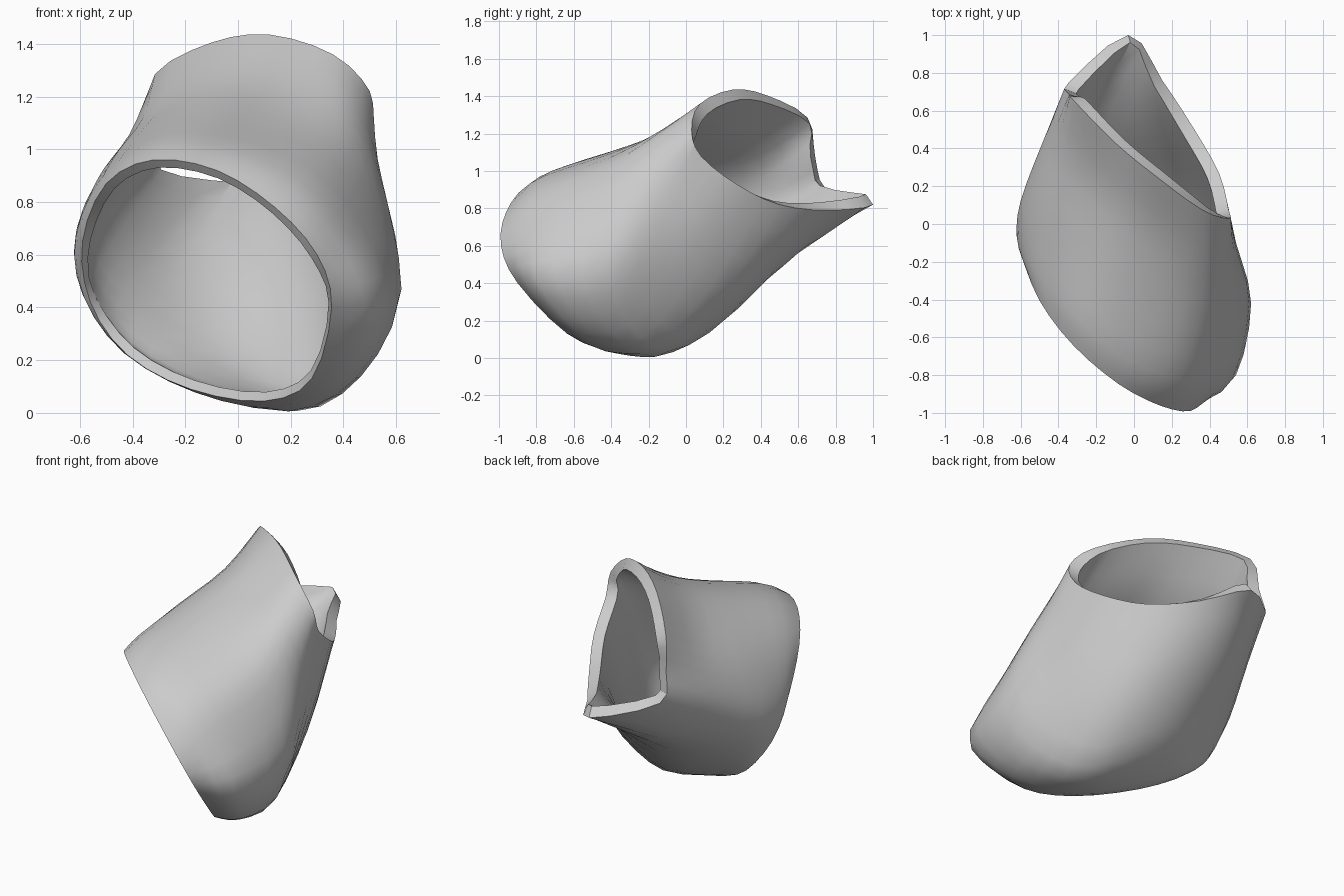
import bpy, bmesh
from mathutils import Vector

if "Cube" in bpy.data.objects:
    bpy.data.objects.remove(bpy.data.objects["Cube"], do_unlink=True)

# One plain grey material
grey = bpy.data.materials.new("plain grey")
grey.use_nodes = True
grey.diffuse_color = (0.6, 0.6, 0.6, 1)
grey.node_tree.nodes["Principled BSDF"].inputs["Base Color"].default_value = (0.6, 0.6, 0.6, 1)

# Front rim: x, z pairs lying on one slanted plane
front_xz = [(.355, .40), (.30, .60), (.14, .78), (-.08, .92), (-.32, .96), (-.50, .87),
            (-.59, .65), (-.56, .42), (-.42, .22), (-.18, .09), (.10, .045), (.28, .13)]
front_rim = [(x, -(0.62 * x + 0.455 * z + 0.174) / 0.64, z) for x, z in front_xz]

# Flare just behind the rim
shoulder = [(.54, -.80, .42), (.42, -.82, .68), (.24, -.82, .88), (-.03, -.72, 1.0),
            (-.30, -.50, 1.03), (-.51, -.25, .90), (-.615, -.10, .67), (-.59, 0, .45),
            (-.43, .06, .24), (-.15, -.07, .085), (.16, -.30, .012), (.42, -.57, .13)]

# Widest part of the body
belly = [(.62, -.42, .47), (.53, -.40, .82), (.36, -.42, 1.03), (.05, -.35, 1.12),
         (-.20, -.20, 1.13), (-.45, .05, 1.0), (-.59, .10, .75), (-.57, .16, .55),
         (-.39, .21, .37), (-.08, .20, .20), (.25, -.08, .04), (.48, -.30, .18)]

# Narrowing towards the back
neck = [(.54, -.10, .80), (.505, -.15, 1.05), (.37, -.15, 1.20), (.10, -.03, 1.25),
        (-.12, .13, 1.25), (-.36, .38, 1.12), (-.47, .43, .92), (-.45, .47, .74),
        (-.24, .60, .595), (.04, .47, .46), (.31, .22, .36), (.49, 0, .54)]

# Back rim with its pointed corners
back_rim = [(.50, .08, 1.08), (.50, .03, 1.22), (.36, .075, 1.36), (.12, .25, 1.435),
            (-.10, .43, 1.405), (-.315, .65, 1.285), (-.345, .69, 1.08), (-.345, .75, .90),
            (-.03, 1.0, .82), (.15, .76, .79), (.32, .50, .82), (.45, .27, .93)]


def spline(a, b, c, d, t):
    """Smooth curve point between b and c."""
    return 0.5 * (2 * b + (c - a) * t + (2 * a - 5 * b + 4 * c - d) * t * t
                  + (3 * b - a - 3 * c + d) * t ** 3)


def refine_ring(ring, n):
    p = [Vector(v) for v in ring]
    k = len(p)
    return [spline(p[i - 1], p[i], p[(i + 1) % k], p[(i + 2) % k], s / n)
            for i in range(k) for s in range(n)]


def refine_length(rings, n):
    ext = [rings[0]] + rings + [rings[-1]]
    out = []
    for i in range(len(rings) - 1):
        for s in range(n):
            out.append([spline(*q, s / n) for q in zip(*ext[i:i + 4])])
    return out + [rings[-1]]


# Loft the outer skin through the rings
profiles = (front_rim, shoulder, belly, neck, back_rim)
rings = refine_length([refine_ring(r, 3) for r in profiles], 3)
bm = bmesh.new()
grid = [[bm.verts.new(p) for p in ring] for ring in rings]
for a, b in zip(grid, grid[1:]):
    for j in range(len(a)):
        k = (j + 1) % len(a)
        bm.faces.new((a[j], b[j], b[k], a[k]))
mesh = bpy.data.meshes.new("sleeve_shell")
bm.to_mesh(mesh)
bm.free()
mesh.materials.append(grey)
shell = bpy.data.objects.new("sleeve_shell", mesh)
bpy.context.collection.objects.link(shell)

# Wall grown inward, thicker towards the back rim
group = shell.vertex_groups.new(name="wall_weight")
count = len(rings[0])
for i in range(len(rings)):
    weight = 0.55 + 0.45 * i / (len(rings) - 1)
    group.add(range(i * count, (i + 1) * count), weight, "REPLACE")
wall = shell.modifiers.new("wall", "SOLIDIFY")
wall.thickness = 0.068
wall.offset = -1
wall.vertex_group = group.name

bpy.ops.object.select_all(action="DESELECT")
shell.select_set(True)
bpy.context.view_layer.objects.active = shell
bpy.ops.object.modifier_apply(modifier="wall")
bpy.ops.object.shade_smooth_by_angle(angle=0.6)
